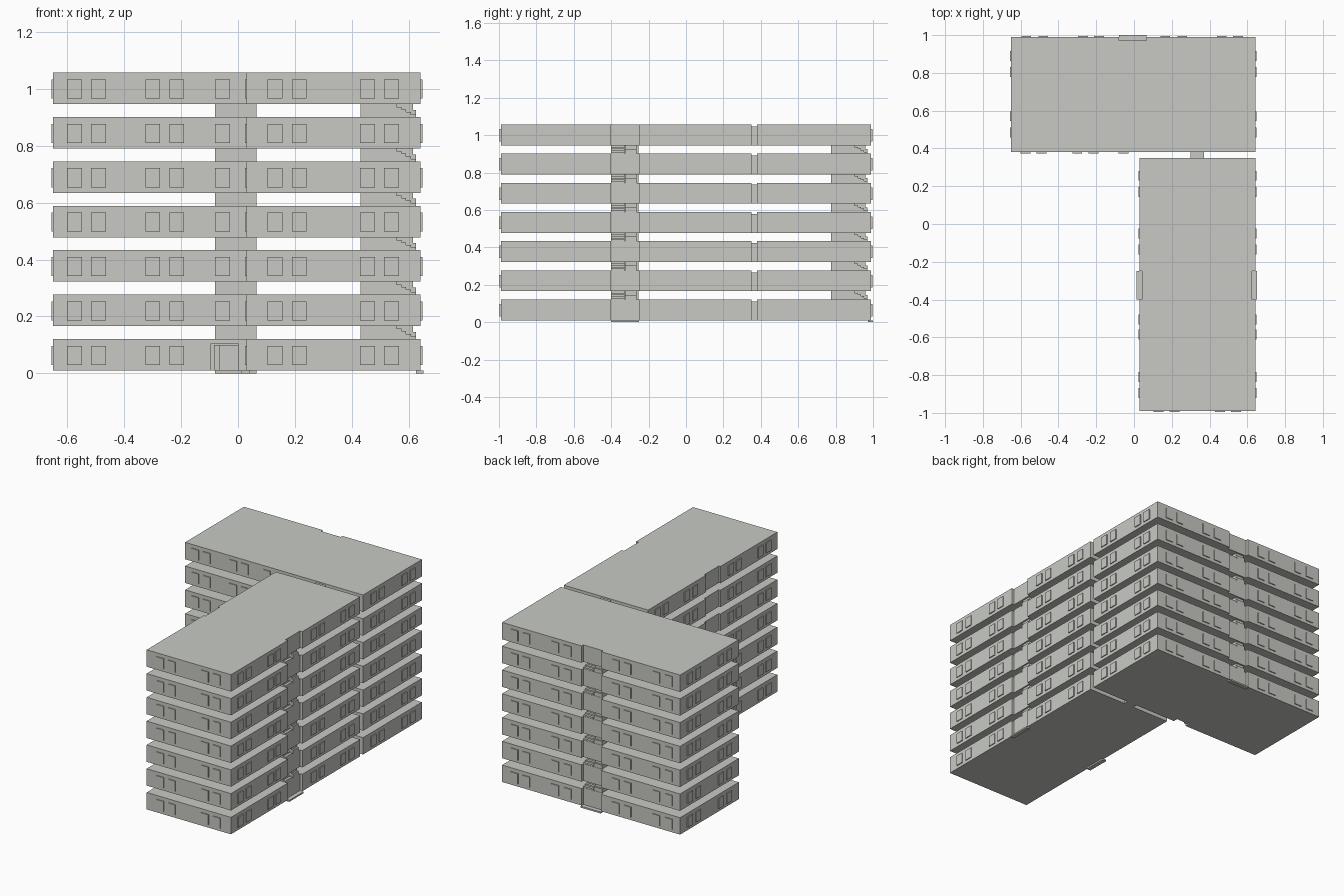
import bpy
import bmesh

cube = bpy.data.objects.get("Cube")
if cube:
    bpy.data.objects.remove(cube)

FLOORS, STEP, BASE, HEIGHT = 7, 0.156, 0.01, 0.111

concrete = bpy.data.materials.new("pale_concrete")
concrete.use_nodes = True
COLOUR = (0.58, 0.59, 0.55, 1)
concrete.diffuse_color = COLOUR
concrete.node_tree.nodes["Principled BSDF"].inputs["Base Color"].default_value = COLOUR


def finish(name, bm):
    bmesh.ops.recalc_face_normals(bm, faces=bm.faces)
    mesh = bpy.data.meshes.new(name)
    bm.to_mesh(mesh)
    bm.free()
    mesh.materials.append(concrete)
    obj = bpy.data.objects.new(name, mesh)
    bpy.context.collection.objects.link(obj)
    return obj


def add_box(bm, x, y, z):
    verts = bmesh.ops.create_cube(bm, size=1)["verts"]
    for v in verts:
        for i, (lo, hi) in enumerate((x, y, z)):
            v.co[i] = lo if v.co[i] < 0 else hi


def prism(name, outline, z0, height):
    bm = bmesh.new()
    face = bm.faces.new([bm.verts.new((x, y, z0)) for x, y in outline])
    top = bmesh.ops.extrude_face_region(bm, geom=[face])["geom"]
    for v in top:
        if isinstance(v, bmesh.types.BMVert):
            v.co.z += height
    return finish(name, bm)


# Wing outlines, with shallow full-height notches at the stairwells
X0, XM, X1 = -0.65, 0.03, 0.642
rear = [(X0, 0.38), (X1, 0.38), (X1, 0.99), (0.065, 0.99), (0.065, 0.972),
        (-0.08, 0.972), (-0.08, 0.99), (X0, 0.99)]
front = [(XM, -0.99), (X1, -0.99), (X1, -0.4), (0.625, -0.4), (0.625, -0.25),
         (X1, -0.25), (X1, 0.35), (XM, 0.35), (XM, -0.25), (0.042, -0.25),
         (0.042, -0.4), (XM, -0.4)]

# Window centres along each facade
long_side = [0.255, 0.17, -0.05, -0.135, -0.505, -0.585, -0.81, -0.895]
facades = [
    ("x", X1, 1, long_side + [0.89, 0.805, 0.57, 0.485]),
    ("x", XM, -1, long_side),
    ("x", X0, -1, [0.89, 0.805, 0.57, 0.485]),
    ("y", -0.99, -1, [0.13, 0.215, 0.455, 0.54]),
    ("y", 0.99, 1, [-0.57, -0.48, -0.27, -0.185, 0.165, 0.255, 0.465, 0.55]),
    ("y", 0.38, -1, [-0.575, -0.49, -0.3, -0.215, -0.055]),
]

windows = bmesh.new()
for floor in range(FLOORS):
    z = BASE + floor * STEP
    rear_slab = prism(f"rear_wing_floor_{floor + 1}", rear, z, HEIGHT)
    prism(f"front_wing_floor_{floor + 1}", front, z, HEIGHT)

    # Short link between the wings
    link = bmesh.new()
    add_box(link, (0.3, 0.37), (0.35, 0.38), (z, z + HEIGHT - 0.01))
    finish(f"wing_link_{floor + 1}", link)

    # Thin raised window plates
    for axis, wall, side, centres in facades:
        depth = sorted((wall - side * 0.002, wall + side * 0.006))
        for c in centres:
            if floor == 0 and wall == 0.38 and c == -0.055:
                continue
            span = (c - 0.026, c + 0.026)
            x, y = (depth, span) if axis == "x" else (span, depth)
            add_box(windows, x, y, (z + 0.02, z + 0.087))

    # Courtyard door recess on the ground floor
    if floor == 0:
        bm = bmesh.new()
        add_box(bm, (-0.095, 0), (0.36, 0.42), (0, 0.105))
        cutter = finish("door_cutter", bm)
        cutter.hide_render = True
        cutter.hide_viewport = True
        cut = rear_slab.modifiers.new("door_recess", "BOOLEAN")
        cut.operation, cut.object, cut.solver = "DIFFERENCE", cutter, "EXACT"
finish("windows", windows)

door = bmesh.new()
add_box(door, (-0.085, -0.065), (0.4, 0.42), (BASE, 0.1))
add_box(door, (-0.065, 0), (0.41, 0.42), (BASE, 0.1))
finish("courtyard_door", door)


# Stair cores in the open gaps: u runs outward to the facade, v runs across
def stair_core(name, place):
    bm = bmesh.new()

    def block(u, v, z):
        x, y = place(u, v)
        add_box(bm, x, y, z)

    for floor in range(FLOORS - 1):
        z0 = BASE + floor * STEP + HEIGHT
        z1 = BASE + (floor + 1) * STEP
        block((0, 0.11), (0, 0.145), (z0, z1))
        block((0.11, 0.185), (0.075, 0.135), (z0, z1))
        block((0.185, 0.195), (0.075, 0.135), (z0, z0 + 0.025))
        for i in range(5):
            edge = 0.195 - i * 0.017
            block((0.11, edge), (0, 0.07), (z0 + i * 0.009, z0 + (i + 1) * 0.009))
    finish(name, bm)


stair_core("front_wing_stairs", lambda u, v: (
    [0.43 + a for a in u], [-0.4 + a for a in v]))
stair_core("rear_wing_stairs", lambda u, v: (
    sorted(0.065 - a for a in v), [0.775 + a for a in u]))

# Entrance steps at the foot of each stairwell notch
steps = bmesh.new()
add_box(steps, (0.625, 0.652), (-0.4, -0.25), (0, BASE))
add_box(steps, (0.013, 0.042), (-0.4, -0.25), (0, BASE))
add_box(steps, (-0.08, 0.065), (0.972, 1.0), (0, BASE))
finish("entrance_steps", steps)
